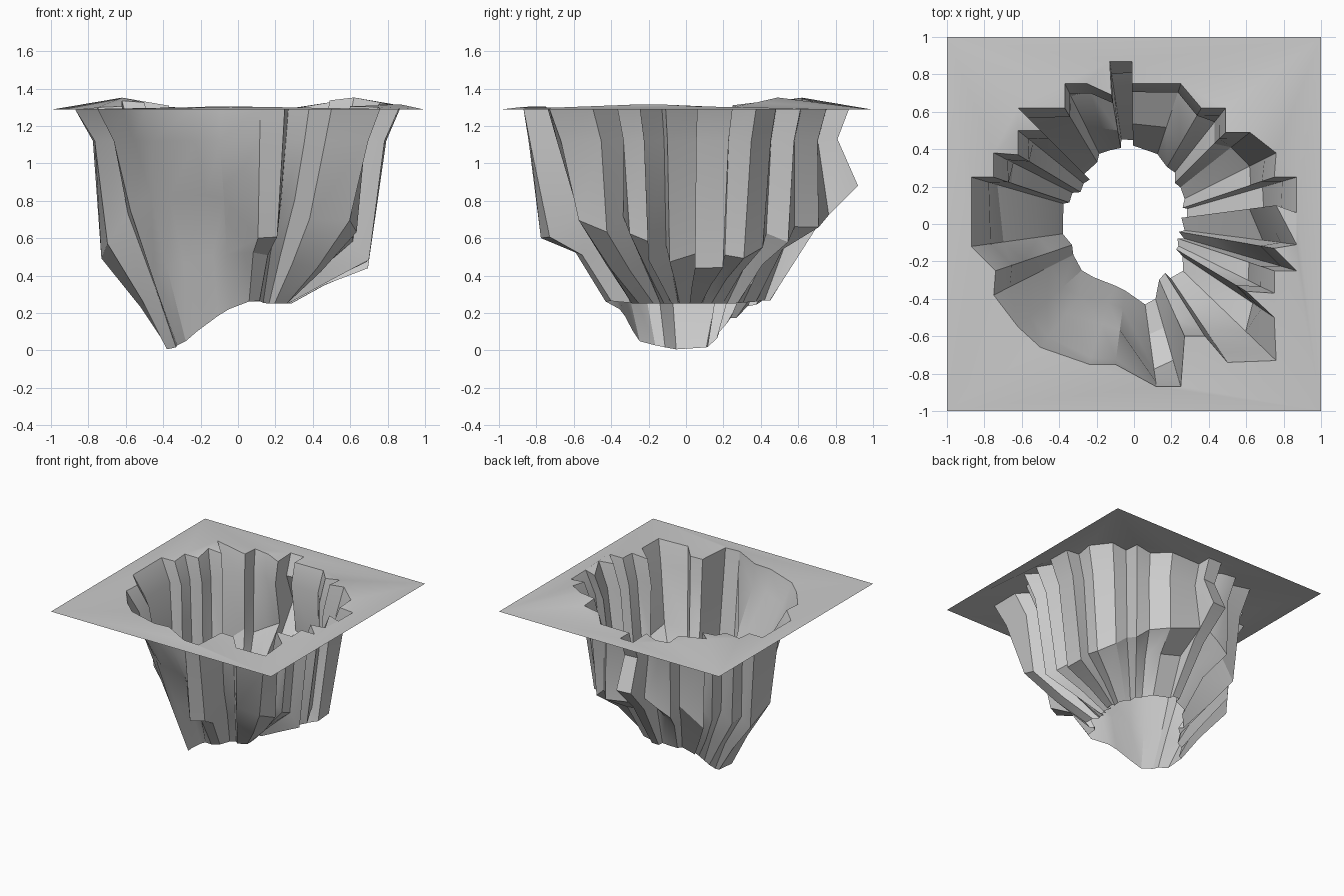
import bpy, bmesh, math
from mathutils import Vector

if "Cube" in bpy.data.objects:
    bpy.data.objects.remove(bpy.data.objects["Cube"])

# Jagged rim of the pit, clockwise seen from above
RIM = [(-.13, .87), (-.01, .87), (-.01, .75), (.25, .75), (.36, .62), (.49, .62),
       (.49, .49), (.62, .49), (.76, .38), (.75, .25), (.87, .25), (.87, .06),
       (.76, .1), (.87, -.11), (.75, -.13), (.87, -.25), (.75, -.25), (.75, -.37),
       (.6, -.36), (.75, -.5), (.76, -.73), (.5, -.74), (.38, -.6), (.27, -.6),
       (.25, -.87), (.12, -.87), (-.1, -.75), (-.24, -.75), (-.5, -.66), (-.62, -.55),
       (-.75, -.38), (-.74, -.25), (-.87, -.12), (-.87, .25), (-.75, .25), (-.75, .38),
       (-.62, .37), (-.62, .5), (-.5, .5), (-.62, .62), (-.37, .62), (-.37, .75),
       (-.25, .75), (-.12, .69)]

# Wall profile by angle: angle, shelf r, z, ledge r, z, opening r, z
PROFILE = [(0, .67, .46, .44, .36, .27, .25), (20, .67, .50, .44, .37, .28, .25),
           (45, .66, .57, .50, .44, .33, .25), (70, .74, .66, .54, .54, .39, .26),
           (97, .80, .71, .56, .58, .44, .27), (120, .72, .68, .54, .5, .40, .24),
           (140, .68, .60, .52, .36, .34, .15), (160, .71, .55, .50, .26, .37, .02),
           (182, .69, .55, .49, .25, .38, .0), (202, .65, .72, .50, .34, .36, .02),
           (222, .61, .84, .50, .45, .37, .05), (242, .58, .82, .45, .5, .34, .15),
           (262, .60, .78, .48, .5, .37, .22), (281, .75, .64, .56, .56, .42, .27),
           (298, .58, .74, .45, .48, .33, .25), (316, .77, .76, .54, .47, .34, .25),
           (338, .67, .58, .46, .41, .25, .25), (360, .67, .46, .44, .36, .27, .25)]

TOP = 1.287


def profile_at(angle):
    a = math.degrees(angle) % 360
    for p, q in zip(PROFILE, PROFILE[1:]):
        if p[0] <= a <= q[0]:
            t = (a - p[0]) / (q[0] - p[0])
            return [u + (v - u) * t for u, v in zip(p[1:], q[1:])]


def ground(x, y):
    # Gentle swells in the surrounding ground
    z = TOP
    for cx, cy, h, w in ((-.6, .62, .065, .22), (.62, .5, .065, .25),
                         (0, -.7, .02, .4), (.8, -.2, .03, .35)):
        z += h * math.exp(-((x - cx) ** 2 + (y - cy) ** 2) / w ** 2)
    edge = min(1, (1 - max(abs(x), abs(y))) / .13)
    return TOP + (z - TOP) * edge


def finish(name, bm):
    me = bpy.data.meshes.new(name)
    bm.to_mesh(me)
    bm.free()
    ob = bpy.data.objects.new(name, me)
    bpy.context.collection.objects.link(ob)
    bpy.ops.object.select_all(action='DESELECT')
    ob.select_set(True)
    bpy.context.view_layer.objects.active = ob
    bpy.ops.object.shade_smooth_by_angle(angle=math.radians(28))
    return ob


# Surrounding ground sheet with a jagged hole
bm = bmesh.new()
square = [(-1, -1), (1, -1), (1, 1), (-1, 1)]
edges = []
for loop in (square, RIM):
    vs = [bm.verts.new((x, y, TOP)) for x, y in loop]
    edges += [bm.edges.new((vs[i], vs[(i + 1) % len(vs)])) for i in range(len(vs))]
bmesh.ops.triangle_fill(bm, edges=edges, use_beauty=True, normal=(0, 0, 1))
for v in bm.verts:
    v.co.z = ground(v.co.x, v.co.y)
for f in bm.faces:
    f.normal_update()
    if f.normal.z < 0:
        f.normal_flip()
finish("ground_sheet", bm)

# Pit wall: every rim corner carries a rib down to the lower opening
radii = [math.hypot(*p) for p in RIM]
n = len(RIM)
bm = bmesh.new()
columns = []
for i, (x, y) in enumerate(RIM):
    r = radii[i]
    jag = r - sum(radii[(i + k) % n] for k in range(-3, 4)) / 7
    jag = max(-.09, min(.09, jag))
    sr, sz, lr, lz, br, bz = profile_at(math.atan2(y, x))
    d = Vector((x / r, y / r, 0))
    lip = .9 + .07 * max(0, -d.y) ** 4 + .04 * max(0, d.y) - .02 * max(0, -d.x)
    ring = [(r, ground(x, y)), (r * lip, 1.12), (sr + jag * .65, sz - jag * .7),
            (lr + jag * .55, lz - jag * .3), (br + jag * .25, bz)]
    if y > .85:  # spur that juts out at the back
        ring[1], ring[2], ring[3] = (.81, 1.13), (.92, .88), (.7, .66)
    columns.append([bm.verts.new(d * a + Vector((0, 0, b))) for a, b in ring])
for i in range(n):
    a, b = columns[i], columns[(i + 1) % n]
    for k in range(4):
        bm.faces.new((a[k], b[k], b[k + 1], a[k + 1]))
for f in bm.faces:
    f.normal_update()
if sum(f.normal.dot(f.calc_center_median() * Vector((1, 1, 0)).length) for f in bm.faces) > 0:
    bmesh.ops.reverse_faces(bm, faces=bm.faces[:])
finish("pit_wall", bm)
